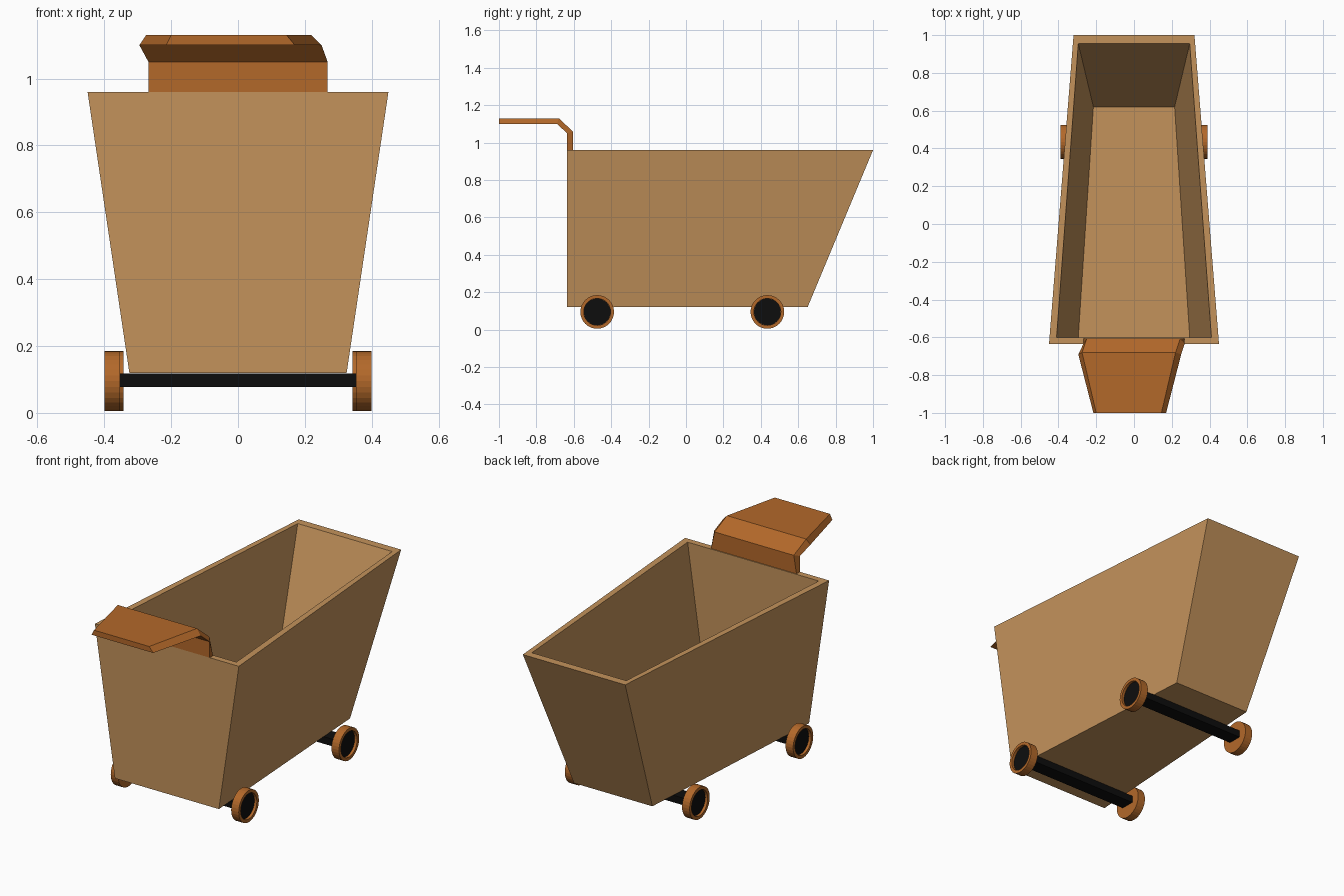
import bpy, bmesh, math

if "Cube" in bpy.data.objects:
    bpy.data.objects.remove(bpy.data.objects["Cube"])


def material(name, rgb):
    m = bpy.data.materials.new(name)
    m.diffuse_color = (*rgb, 1)
    m.use_nodes = True
    m.node_tree.nodes["Principled BSDF"].inputs["Base Color"].default_value = m.diffuse_color
    return m


tan = material("tan", (0.55, 0.29, 0.105))
brown = material("brown", (0.45, 0.14, 0.023))
black = material("black", (0.004, 0.004, 0.004))


def loft(name, rings, mat, cap=True, closed=False):
    """Skin a list of equal-length vertex rings."""
    bm = bmesh.new()
    vs = [[bm.verts.new(p) for p in r] for r in rings]
    n = len(rings[0])
    pairs = list(zip(vs, vs[1:]))
    if closed:
        pairs.append((vs[-1], vs[0]))
    for a, b in pairs:
        for i in range(n):
            j = (i + 1) % n
            bm.faces.new((a[i], a[j], b[j], b[i]))
    if cap:
        bm.faces.new(vs[0])
        bm.faces.new(vs[-1])
    bmesh.ops.recalc_face_normals(bm, faces=bm.faces)
    me = bpy.data.meshes.new(name)
    bm.to_mesh(me)
    bm.free()
    me.materials.append(mat)
    ob = bpy.data.objects.new(name, me)
    bpy.context.collection.objects.link(ob)
    return ob


def trapezoid(y0, w0, y1, w1, z):
    return [(-w0, y0, z), (w0, y0, z), (w1, y1, z), (-w1, y1, z)]


def circle(x, y, z, r, n=32):
    return [(x, y + r * math.cos(2 * math.pi * i / n),
             z + r * math.sin(2 * math.pi * i / n)) for i in range(n)]


# Open tapered basket: outside, rim, inside, floor
loft("basket", [
    trapezoid(-0.635, 0.325, 0.65, 0.245, 0.12),
    trapezoid(-0.635, 0.45, 1.0, 0.32, 0.96),
    trapezoid(-0.60, 0.41, 0.955, 0.295, 0.96),
    trapezoid(-0.60, 0.295, 0.62, 0.215, 0.15),
], tan)

# Bent push handle: each station is (y, z, left, right) for upper and lower skin
stations = [
    ((-0.605, 0.955, -0.268, 0.268), (-0.635, 0.955, -0.268, 0.268)),
    ((-0.605, 1.06, -0.25, 0.245), (-0.635, 1.05, -0.268, 0.268)),
    ((-0.68, 1.13, -0.275, 0.22), (-0.69, 1.10, -0.295, 0.25)),
    ((-1.0, 1.13, -0.20, 0.145), (-1.0, 1.10, -0.215, 0.17)),
]
loft("push_handle", [
    [(u[2], u[0], u[1]), (u[3], u[0], u[1]), (l[3], l[0], l[1]), (l[2], l[0], l[1])]
    for u, l in stations], brown)

# Axles with a dished wheel and dark hub disc at each end
ZC = 0.095
for end, y, xo in (("front", -0.475, 0.40), ("back", 0.435, 0.39)):
    loft(end + "_axle", [
        [(x, y - 0.04, 0.078), (x, y + 0.04, 0.078),
         (x, y + 0.04, 0.118), (x, y - 0.04, 0.118)]
        for x in (-xo + 0.035, xo - 0.035)], black)
    for side, s in (("left", -1), ("right", 1)):
        loft(f"{end}_{side}_wheel", [
            circle(s * (xo - 0.047), y, ZC, 0.09),
            circle(s * xo, y, ZC, 0.09),
            circle(s * xo, y, ZC, 0.072),
            circle(s * (xo - 0.02), y, ZC, 0.072),
        ], brown)
        loft(f"{end}_{side}_hub", [
            circle(s * (xo - 0.025), y, ZC, 0.0715),
            circle(s * (xo - 0.015), y, ZC, 0.0715),
        ], black)
